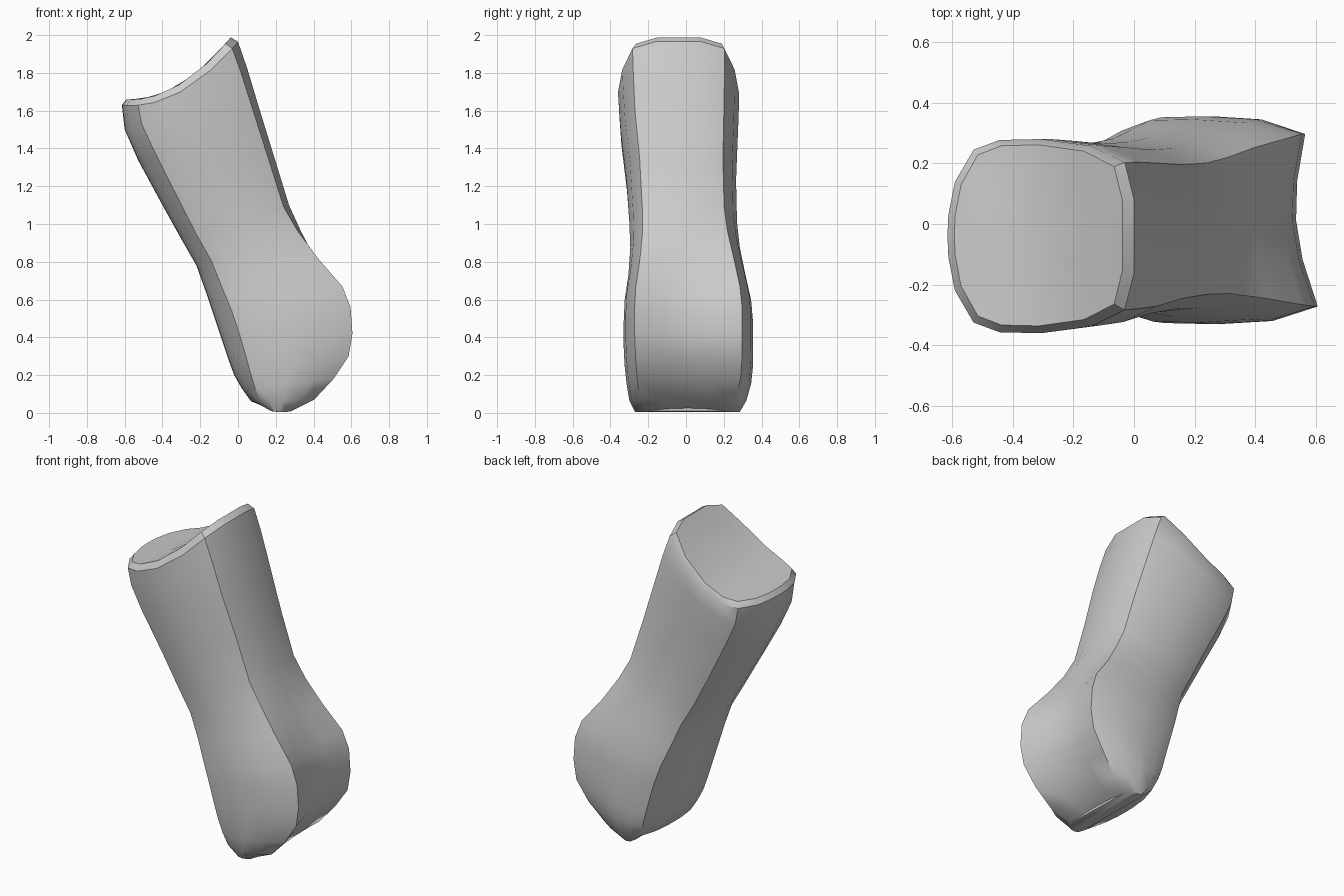
import bpy, bmesh, math

if "Cube" in bpy.data.objects:
    bpy.data.objects.remove(bpy.data.objects["Cube"], do_unlink=True)

# Bone colour
grey = bpy.data.materials.new("bone grey")
grey.use_nodes = True
colour = (0.6, 0.6, 0.6, 1)
grey.diffuse_color = colour
grey.node_tree.nodes["Principled BSDF"].inputs["Base Color"].default_value = colour


def section(g):
    """Half-flattened oval outline (u across, v front to back); g flares it into a grooved knuckle."""
    half = [(1 - .08 * g, 0), (1 - .06 * g, .38), (.95 + .05 * g, .76 + .07 * g),
            (.77, .93 + .04 * g), (.5, 1), (.28, .99), (.14, .89), (.04, .56), (.005, .22)]
    return half + [(0, 0)] + [(u, -v) for u, v in reversed(half[1:])]


def ring(bm, left, right, y0, y1, g=0, dip=0, size=1, lift=0):
    """One cross-section spanning the left and right outline points."""
    verts = []
    for u, v in section(g):
        u, v = .5 + (u - .5) * size, v * size
        x = left[0] + (right[0] - left[0]) * u - .05 * g * u * (v + 1) / 2
        z = left[1] + (right[1] - left[1]) * u
        z += lift * (1 - v * v) - dip * 4 * u * (1 - u)
        verts.append(bm.verts.new((x, (y0 + y1) / 2 + v * (y1 - y0) / 2, z)))
    return verts


bm = bmesh.new()
rings = []
# Concave socket on top, as concentric rings out to a bevelled rim
top = ((-.61, 1.66), (-.02, 2.01), -.355, .28)
for size in (.3, .65, .94):
    rings.append(ring(bm, *top, dip=.1, size=size))

# Shaft, waist and knuckle: left point, right point, front y, back y, flare, dip
stations = [
    ((-.615, 1.63), (0, 1.965), -.36, .28, 0, .1),
    ((-.6, 1.5), (.05, 1.82), -.355, .28, 0, .04),
    ((-.53, 1.34), (.11, 1.62), -.345, .275, 0, 0),
    ((-.4, 1.1), (.19, 1.36), -.315, .265, 0, 0),
    ((-.3, .92), (.27, 1.1), -.3, .27, 0, 0),
    ((-.22, .78), (.34, .97), -.295, .285, .2, 0),
    ((-.17, .64), (.44, .82), -.305, .315, .6, 0),
    ((-.13, .52), (.56, .67), -.325, .345, .9, 0),
    ((-.09, .4), (.6, .56), -.33, .355, 1, 0),
    ((-.05, .28), (.61, .42), -.33, .355, 1, 0),
    ((-.02, .2), (.59, .3), -.325, .355, 1, 0),
    ((.02, .13), (.51, .18), -.315, .345, 1, 0),
    ((.07, .06), (.41, .07), -.3, .32, .8, 0),
]
for s in stations:
    rings.append(ring(bm, *s))
rings.append(ring(bm, (.15, .01), (.29, 0), -.27, .285, .4, lift=.025))

# Skin the rings and close both ends
for a, b in zip(rings, rings[1:]):
    for i in range(len(a)):
        j = (i + 1) % len(a)
        bm.faces.new((a[i], a[j], b[j], b[i]))
bm.faces.new(rings[0])
n = len(rings[-1])
last = rings[-1]
half = n // 2
for i in range(half):
    pair = [last[i], last[i + 1], last[(n - i - 1) % n], last[(n - i) % n]]
    face = list(dict.fromkeys(pair))
    if len(face) > 2:
        bm.faces.new(face)
bmesh.ops.recalc_face_normals(bm, faces=bm.faces)

mesh = bpy.data.meshes.new("finger_bone")
bm.to_mesh(mesh)
bm.free()
mesh.materials.append(grey)
bone = bpy.data.objects.new("finger_bone", mesh)
bpy.context.collection.objects.link(bone)

# Smooth shading with the long edges kept crisp
bpy.ops.object.select_all(action="DESELECT")
bone.select_set(True)
bpy.context.view_layer.objects.active = bone
bpy.ops.object.shade_smooth_by_angle(angle=math.radians(35))
